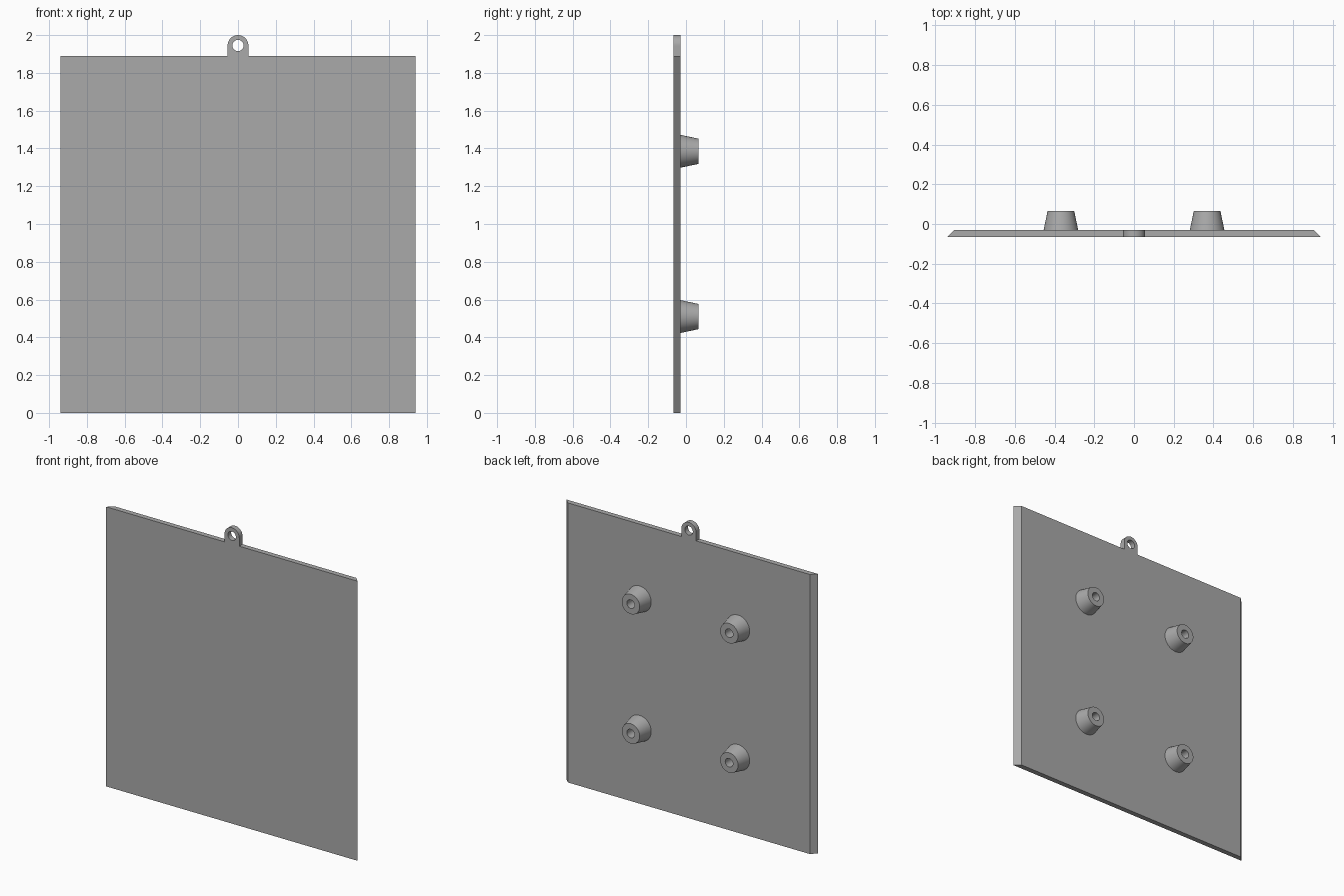
import bpy, bmesh, math

cube = bpy.data.objects.get("Cube")
if cube:
    bpy.data.objects.remove(cube, do_unlink=True)

FRONT, BACK, TIP = -0.065, -0.03, 0.065   # y of plate front, plate back, post ends
HALF_W, PLATE_TOP = 0.94, 1.89
SEGMENTS = 48

grey = bpy.data.materials.new("plain grey")
grey.use_nodes = True
colour = (0.4, 0.4, 0.4, 1)
grey.diffuse_color = colour
grey.node_tree.nodes["Principled BSDF"].inputs["Base Color"].default_value = colour


def add_object(name, bm, smooth=False):
    bmesh.ops.recalc_face_normals(bm, faces=bm.faces)
    mesh = bpy.data.meshes.new(name)
    bm.to_mesh(mesh)
    bm.free()
    mesh.materials.append(grey)
    obj = bpy.data.objects.new(name, mesh)
    bpy.context.collection.objects.link(obj)
    if smooth:
        bpy.ops.object.select_all(action='DESELECT')
        obj.select_set(True)
        bpy.context.view_layer.objects.active = obj
        bpy.ops.object.shade_smooth_by_angle(angle=math.radians(30))
    return obj


def bridge_rings(bm, rings, closed=False):
    """Join neighbouring vertex loops with quads."""
    pairs = list(zip(rings, rings[1:] + rings[:1])) if closed else list(zip(rings, rings[1:]))
    for a, b in pairs:
        n = len(a)
        for i in range(n):
            j = (i + 1) % n
            bm.faces.new((a[i], a[j], b[j], b[i]))


# Square plate, with the two upright edges chamfered towards the back
bm = bmesh.new()
chamfer = BACK - FRONT
section = [(-HALF_W, FRONT), (HALF_W, FRONT), (HALF_W - chamfer, BACK), (chamfer - HALF_W, BACK)]
base = bm.faces.new([bm.verts.new((x, y, 0)) for x, y in section])
top = bmesh.ops.extrude_face_region(bm, geom=[base])
bmesh.ops.translate(bm, vec=(0, 0, PLATE_TOP),
                    verts=[v for v in top["geom"] if isinstance(v, bmesh.types.BMVert)])
add_object("plate", bm)

# Hanging loop: round top, square foot, round hole
LOOP_R, HOLE_R = 0.055, 0.03
bm = bmesh.new()


def loop_ring(y, outer):
    ring = []
    for i in range(SEGMENTS):
        c, s = math.cos(math.tau * i / SEGMENTS), math.sin(math.tau * i / SEGMENTS)
        r = LOOP_R if outer else HOLE_R
        if outer and i > SEGMENTS / 2:
            r /= max(abs(c), abs(s))
        ring.append(bm.verts.new((r * c, y, PLATE_TOP + LOOP_R + r * s)))
    return ring


bridge_rings(bm, [loop_ring(FRONT, True), loop_ring(BACK, True),
                  loop_ring(BACK, False), loop_ring(FRONT, False)], closed=True)
add_object("hanging_loop", bm, smooth=True)

# Four tapered posts on the back, each with a blind screw hole
profile = [(0.087, BACK), (0.067, TIP), (0.029, TIP), (0.029, BACK)]
for level, z in (("lower", 0.51), ("upper", 1.385)):
    for side, x in (("right", -0.368), ("left", 0.368)):
        bm = bmesh.new()
        rings = [[bm.verts.new((x + r * math.cos(math.tau * i / SEGMENTS), y,
                                z + r * math.sin(math.tau * i / SEGMENTS)))
                  for i in range(SEGMENTS)] for r, y in profile]
        bridge_rings(bm, rings, closed=True)
        add_object(f"{level}_{side}_post", bm, smooth=True)
